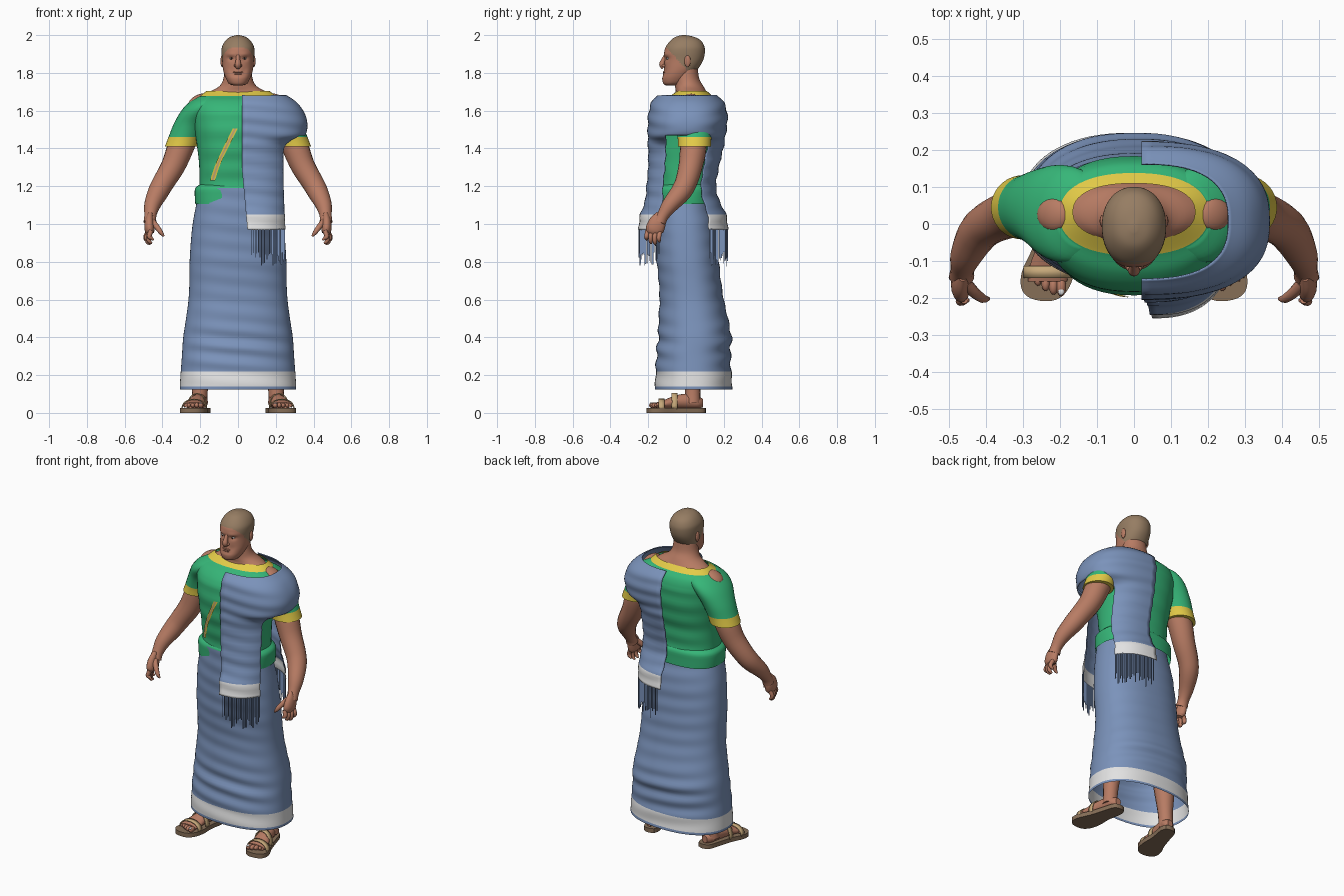
import bpy, bmesh, math, random
from mathutils import Vector, Matrix

if "Cube" in bpy.data.objects:
    bpy.data.objects.remove(bpy.data.objects["Cube"])

random.seed(4)

def mat(name, r, g, b):
    m = bpy.data.materials.new(name)
    m.diffuse_color = [((c / 255 + 0.055) / 1.055) ** 2.4 for c in (r, g, b)] + [1]
    m.use_nodes = True
    m.node_tree.nodes["Principled BSDF"].inputs["Base Color"].default_value = m.diffuse_color
    return m

GREEN = mat("green cloth", 54, 182, 120)
YELLOW = mat("yellow trim", 228, 204, 72)
BLUE = mat("blue cloth", 123, 147, 187)
WHITE = mat("white band", 226, 226, 226)
SKIN = mat("skin", 184, 124, 100)
HAIR = mat("shaved hair", 150, 125, 99)
SOLE = mat("sole brown", 134, 110, 87)
STRAP = mat("tan strap", 198, 168, 122)
DARK = mat("dark brown", 60, 42, 34)

def finish(name, bm, mats, rule=None):
    bmesh.ops.recalc_face_normals(bm, faces=bm.faces)
    if rule:
        for f in bm.faces:
            f.material_index = rule(f.calc_center_median())
    me = bpy.data.meshes.new(name)
    bm.to_mesh(me)
    bm.free()
    for m in mats:
        me.materials.append(m)
    ob = bpy.data.objects.new(name, me)
    bpy.context.collection.objects.link(ob)
    return ob

def smooth_rows(rows, k):
    """Catmull-Rom through the key rows."""
    out, n = [], len(rows)
    for i in range(n - 1):
        p = [rows[max(i - 1, 0)], rows[i], rows[i + 1], rows[min(i + 2, n - 1)]]
        for j in range(k):
            t = j / k
            out.append([0.5 * (2 * b + (c - a) * t + (2 * a - 5 * b + 4 * c - d) * t * t
                        + (3 * b - a - 3 * c + d) * t ** 3) for a, b, c, d in zip(*p)])
    return out + [list(rows[-1])]

def section(row, a, p=2.3):
    """Point on a rounded horizontal section: row = z, half width, front y, back y."""
    z, w, yf, yb = row
    c, s = math.cos(a), math.sin(a)
    return Vector((w * math.copysign(abs(c) ** (2 / p), c),
                   (yf + yb) / 2 + (yb - yf) / 2 * math.copysign(abs(s) ** (2 / p), s), z))

def skin_rings(name, rings, mats, rule=None, caps=False, loop=True, skip=None):
    bm = bmesh.new()
    vs = [[bm.verts.new(p) for p in r] for r in rings]
    n = len(vs[0])
    for i in range(len(vs) - 1):
        for j in range(n if loop else n - 1):
            if skip and skip(i, j):
                continue
            k = (j + 1) % n
            bm.faces.new((vs[i][j], vs[i][k], vs[i + 1][k], vs[i + 1][j]))
    if caps:
        bm.faces.new(vs[0])
        bm.faces.new(vs[-1])
    bmesh.ops.delete(bm, geom=[v for v in bm.verts if not v.link_faces], context='VERTS')
    return finish(name, bm, mats, rule)

def loft(name, rows, mats, rule=None, k=4, n=56, p=2.3, wob=None, caps=False):
    rings = []
    for r in smooth_rows(rows, k):
        ring = [section(r, 2 * math.pi * j / n, p) for j in range(n)]
        if wob:
            for j, v in enumerate(ring):
                v.y += wob(v.z, 2 * math.pi * j / n)
        rings.append(ring)
    return skin_rings(name, rings, mats, rule, caps)

def tube(name, pts, m, n=16, k=4, flat=1.0):
    """Round limb through x, y, z, radius points; flat squeezes it in x."""
    rows = smooth_rows(pts, k)
    P = [Vector(r[:3]) for r in rows]
    rings = []
    for i, r in enumerate(rows):
        t = (P[min(i + 1, len(P) - 1)] - P[max(i - 1, 0)]).normalized()
        u = Vector((1, 0, 0)) - t * t.x
        u.normalize()
        w = t.cross(u)
        rings.append([P[i] + r[3] * (u * flat * math.cos(2 * math.pi * j / n) + w * math.sin(2 * math.pi * j / n))
                      for j in range(n)])
    return skin_rings(name, rings, [m], caps=True)

def blob(name, loc, size, m, rot=0.0):
    bm = bmesh.new()
    bmesh.ops.create_uvsphere(bm, u_segments=20, v_segments=12, radius=1)
    bm.transform(Matrix.Translation(loc) @ Matrix.Rotation(rot, 4, 'Y') @ Matrix.Diagonal((*size, 1)))
    return finish(name, bm, [m])

# Long wrapped skirt with white hem band
loft("skirt", [(.125, .308, -.165, .245), (.14, .308, -.165, .245), (.22, .303, -.16, .24), (.30, .297, -.157, .235),
               (.40, .29, -.147, .24), (.50, .275, -.145, .222), (.60, .262, -.14, .20), (.70, .257, -.145, .185),
               (.80, .256, -.155, .175), (.90, .25, -.16, .165), (1.0, .24, -.165, .155), (1.10, .222, -.166, .135),
               (1.19, .205, -.166, .125)], [BLUE, WHITE], lambda c: int(.14 < c.z < .22), k=8, n=72,
     wob=lambda z, a: abs(math.sin(a)) * math.sin(68 * z + 2 * math.cos(a))
     * (.002 + .006 * max(0, 1 - abs(z - .35) / .16)))

# Shirt body, collar and hem
TORSO = [(1.18, .204, -.155, .135), (1.25, .204, -.16, .137), (1.33, .207, -.172, .145), (1.42, .218, -.185, .165),
         (1.52, .232, -.19, .18), (1.60, .24, -.175, .18), (1.65, .232, -.135, .165), (1.678, .202, -.085, .138),
         (1.705, .165, -.045, .11)]
loft("shirt", TORSO, [GREEN, YELLOW], lambda c: int(c.z > 1.678), k=5,
     wob=lambda z, a: .003 * math.sin(a) * math.sin(60 * z) if z < 1.6 else 0)
loft("shirt_hem", [(1.105, .226, -.161, .145), (1.15, .229, -.162, .145), (1.19, .226, -.162, .145),
                   (1.21, .20, -.145, .13)], [GREEN], k=3, p=2.5)

# Diagonal chest trim lying on the shirt
def torso_front(x, z):
    rows = smooth_rows(TORSO, 12)
    _, w, yf, yb = min(rows, key=lambda r: abs(r[0] - z))
    return (yf + yb) / 2 - (yb - yf) / 2 * (1 - abs(x / w) ** 2.3) ** (1 / 2.3)
for name, half, off, m in (("chest_trim", .013, .006, YELLOW), ("chest_trim_core", .005, .008, STRAP)):
    line = smooth_rows([(-.135, 1.23), (-.105, 1.32), (-.062, 1.41), (-.015, 1.505)], 5)
    skin_rings(name, [[Vector((x + d, torso_front(x + d, z) - off, z)) for d in (-half, 0, half)] for x, z in line],
               [m], loop=False)

# Shawl: open half wrap round one shoulder with a front and a back panel
SHAWL = [(.97, .268, -.25, .22), (1.05, .265, -.24, .21), (1.12, .262, -.215, .175), (1.20, .26, -.207, .157),
         (1.30, .26, -.198, .172), (1.40, .263, -.198, .195), (1.44, .30, -.20, .202), (1.47, .352, -.20, .207),
         (1.52, .365, -.20, .215), (1.58, .353, -.197, .217), (1.64, .312, -.182, .20), (1.68, .255, -.152, .165)]
def shawl_point(row, a):
    x0 = .02 + .03 * max(0, min(1, (1.3 - row[0]) / .33)) * (a < 0)
    v = section(row, a, 2.5)
    v.x = x0 + v.x * (1 - x0 / row[1])
    return v
SK = 5
rings = []
for r in smooth_rows(SHAWL, SK):
    ring = [shawl_point(r, math.radians(-90 + 3 * j)) for j in range(61)]
    for v in ring:
        v.y += .003 * math.sin(85 * v.z + 9 * v.x) * (1 if v.y > 0 else -1)
    rings.append(ring)
shawl = skin_rings("shawl", rings, [BLUE, WHITE], lambda c: int(c.z < 1.05), loop=False,
                   skip=lambda i, j: i < 7 * SK and 21 <= j < 40)
mod = shawl.modifiers.new("thickness", 'SOLIDIFY')
mod.thickness, mod.offset = .005, 0

# Fringe threads under both shawl ends
bm = bmesh.new()
for lo, hi in ((-87, -28), (31, 87)):
    for i in range(30):
        p = shawl_point(SHAWL[0], math.radians(lo + (hi - lo) * i / 29))
        ln = random.uniform(.12, .2)
        bmesh.ops.create_cube(bm, size=1, matrix=Matrix.Translation((p.x, p.y, .975 - ln / 2))
                              @ Matrix.Diagonal((.004, .004, ln, 1)))
finish("shawl_fringe", bm, [BLUE])

# Neck
loft("neck", [(1.67, .19, -.07, .12), (1.70, .15, -.055, .108), (1.73, .098, -.058, .092), (1.77, .077, -.06, .07),
              (1.83, .069, -.055, .062)], [SKIN], p=2)

# Head with eye sockets, brow and cheeks pressed into the loft
def face_relief(z, a):
    if math.sin(a) > -.3:
        return 0
    g = lambda x0, z0, sx, sz: math.exp(-((abs(math.cos(a)) - x0) / sx) ** 2 - ((z - z0) / sz) ** 2)
    return .010 * g(.42, 1.876, .2, .011) - .005 * g(.4, 1.897, .3, .009) + .004 * g(.4, 1.81, .2, .02) \
        + .003 * g(0, 1.785, .4, .006)
loft("head", [(1.733, .022, -.105, -.05), (1.743, .047, -.12, -.015), (1.77, .064, -.126, .02),
              (1.80, .075, -.12, .045), (1.83, .081, -.115, .07), (1.87, .084, -.113, .092), (1.91, .087, -.115, .10),
              (1.94, .084, -.106, .097), (1.97, .067, -.083, .08), (1.99, .042, -.057, .045), (2.0, .008, -.022, .0)],
     [SKIN, HAIR], lambda c: int(c.z + 1.07 * c.y > 1.822), k=5, n=64, p=2.15, wob=face_relief, caps=True)
tube("nose", [(0, -.106, 1.897, .009), (0, -.119, 1.868, .012), (0, -.126, 1.845, .016), (0, -.116, 1.829, .014)], SKIN)
blob("upper_lip", (0, -.114, 1.804), (.027, .009, .005), SKIN)
blob("lower_lip", (0, -.114, 1.795), (.023, .009, .006), SKIN)

# Sandal outline relative to the foot centre line
OUTLINE = [(-.03, .095), (.0, .105), (.035, .09), (.045, .02), (.055, -.06), (.072, -.13), (.062, -.18), (.025, -.205),
           (-.03, -.205), (-.058, -.17), (-.062, -.11), (-.048, -.03), (-.045, .06)]

for s, side in ((-1, "right"), (1, "left")):
    # Face details
    blob(side + "_ear", (s * .084, .008, 1.862), (.009, .017, .031), SKIN)
    blob(side + "_eye", (s * .034, -.096, 1.876), (.012, .008, .005), WHITE)
    blob(side + "_iris", (s * .034, -.102, 1.876), (.005, .004, .0045), DARK)
    blob(side + "_nostril", (s * .013, -.118, 1.838), (.009, .01, .008), SKIN)
    # Sleeve with yellow cuff, and the bare skin showing on the shoulder
    rows = smooth_rows([(1.41, .30, .087, .087, .045), (1.46, .281, .087, .09, .045), (1.53, .25, .09, .105, .043),
                        (1.60, .205, .095, .13, .03), (1.645, .165, .092, .125, .025),
                        (1.676, .135, .075, .09, .025)], 5)
    skin_rings(side + "_sleeve", [[Vector((s * (cx + rx * math.cos(t * math.pi / 18)),
               cy + ry * math.sin(t * math.pi / 18), z)) for t in range(36)] for z, cx, rx, ry, cy in rows],
               [GREEN, YELLOW], lambda c: int(c.z < 1.46), caps=True)
    blob(side + "_shoulder_skin", (s * .217, .026, 1.656), (.052, .046, .024), SKIN, s * .55)
    # Arm, palm, fingers and thumb
    tube(side + "_arm", [(s * x, y, z, r) for x, y, z, r in
         [(.235, .045, 1.56, .062), (.298, .04, 1.42, .07), (.342, .025, 1.31, .064), (.395, .0, 1.22, .058),
          (.425, -.03, 1.165, .054), (.454, -.085, 1.10, .043), (.464, -.122, 1.045, .032), (.466, -.14, 1.01, .034)]],
         SKIN, 20)
    tube(side + "_palm", [(s * x, y, z, r) for x, y, z, r in
         [(.464, -.13, 1.05, .028), (.469, -.15, 1.01, .045), (.468, -.166, .97, .048), (.462, -.17, .95, .036)]],
         SKIN, 16, 4, .55)
    for i, tip in enumerate((.915, .897, .892, .905)):
        y, x = -.203 + .022 * i, .004 * i
        tube(f"{side}_finger_{i + 1}", [(s * (.46 + x), y, .965, .013), (s * (.47 + x * 1.5), y - .006, .935, .0125),
             (s * (.462 + x * 2), y - .006, tip + .012, .011), (s * (.448 + x * 2), y - .003, tip, .005)], SKIN, 10, 3)
    tube(side + "_thumb", [(s * .455, -.16, 1.015, .017), (s * .43, -.187, .985, .015),
         (s * .408, -.202, .955, .012), (s * .393, -.202, .935, .005)], SKIN, 10, 3)
    # Leg and foot
    tube(side + "_leg", [(s * .17, .02, .5, .062), (s * .19, .035, .3, .058), (s * .20, .035, .14, .042),
         (s * .205, .035, .05, .042)], SKIN)
    foot = smooth_rows([(.19, .09, .052, .018, .022), (.195, .065, .055, .036, .032), (.203, .02, .062, .038, .04),
                        (.216, -.05, .058, .043, .036), (.228, -.11, .047, .053, .024),
                        (.234, -.155, .04, .053, .016)], 4)
    skin_rings(side + "_foot", [[Vector((s * (cx + w * math.cos(t * math.pi / 10)), y, z + h * math.sin(t * math.pi / 10)))
               for t in range(20)] for cx, y, z, w, h in foot], [SKIN], caps=True)
    for i in range(5):
        x, y, r = .197 + .021 * i, -.170 + .0025 * i * i, .016 - .0012 * i
        blob(f"{side}_toe_{i + 1}", (s * x, y, .04), (r * .85, r * 1.6, r), SKIN)
    blob(side + "_big_toenail", (s * .197, -.183, .051), (.008, .01, .005), WHITE)
    # Sandal sole and straps
    edge = smooth_rows(OUTLINE + OUTLINE[:1], 4)[:-1]
    skin_rings(side + "_sole", [[Vector((s * (.186 + .19 * (.09 - y) + x * 1.05), y, z)) for x, y in edge]
               for z in (0, .026)], [SOLE], caps=True)
    for i, (cx, y, w, h) in enumerate(((.232, -.13, .067, .055), (.217, -.06, .053, .085))):
        strap = skin_rings(f"{side}_strap_{i + 1}", [[Vector((s * (cx + w * math.cos(t * math.pi / 20)), y + d,
                           .02 + h * math.sin(t * math.pi / 20) ** .8)) for t in range(21)] for d in (-.016, .016)],
                           [STRAP], loop=False)
        strap.modifiers.new("thickness", 'SOLIDIFY').thickness = .006

# Smooth shading with sharp edges kept
bpy.ops.object.select_all(action='SELECT')
bpy.context.view_layer.objects.active = shawl
bpy.ops.object.shade_smooth_by_angle(angle=math.radians(40))
